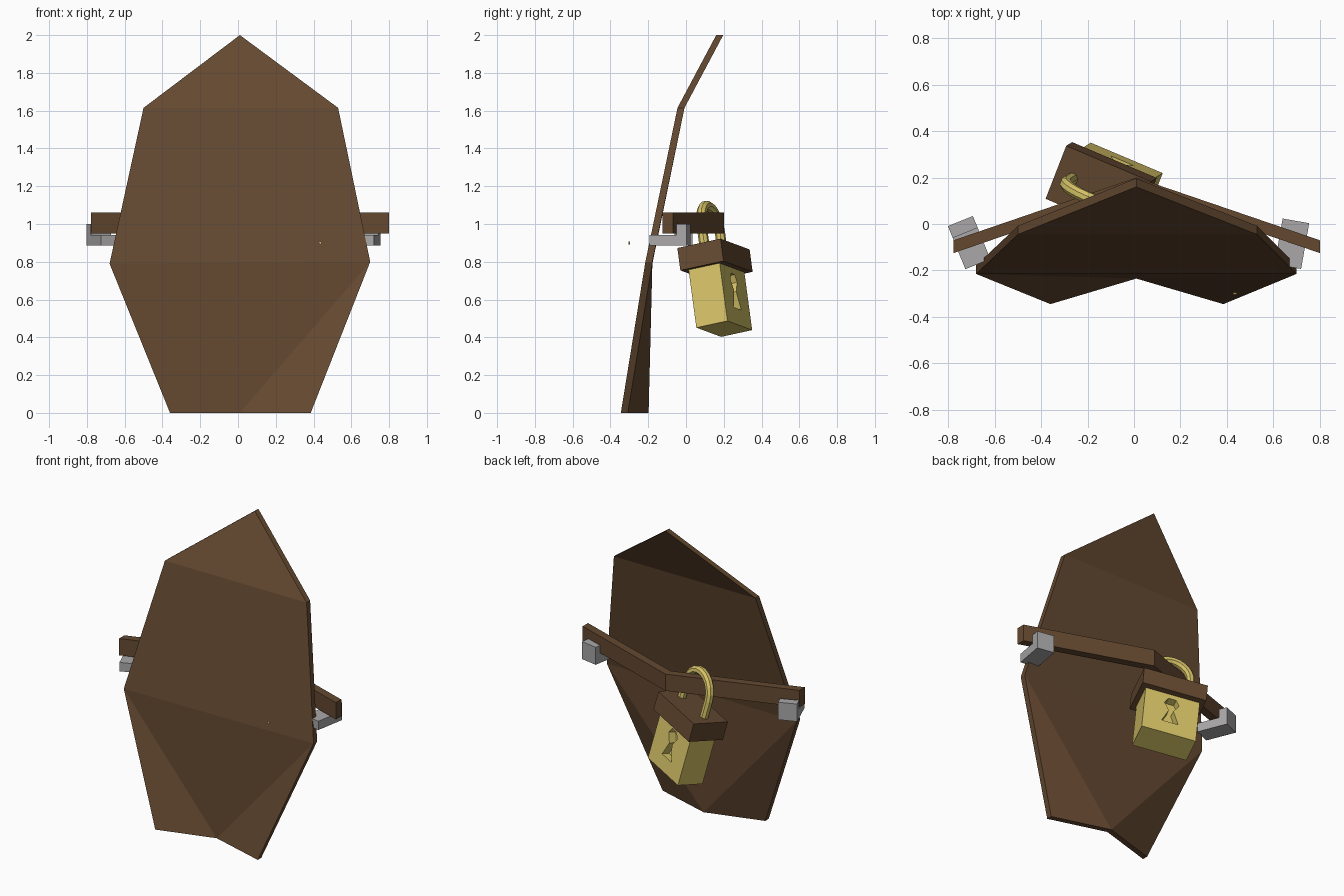
import bpy, bmesh, math
from mathutils import Matrix, Vector

if "Cube" in bpy.data.objects:
    bpy.data.objects.remove(bpy.data.objects["Cube"])


def material(name, rgb):
    m = bpy.data.materials.new(name)
    m.diffuse_color = (*rgb, 1)
    m.use_nodes = True
    m.node_tree.nodes["Principled BSDF"].inputs["Base Color"].default_value = m.diffuse_color
    return m


WOOD = material("brown wood", (0.127, 0.066, 0.030))
GOLD = material("gold metal", (0.67, 0.54, 0.135))
GREY = material("grey metal", (0.40, 0.39, 0.39))


def make(name, bm, mat, matrix=None):
    bmesh.ops.recalc_face_normals(bm, faces=bm.faces)
    me = bpy.data.meshes.new(name)
    bm.to_mesh(me)
    bm.free()
    me.materials.append(mat)
    ob = bpy.data.objects.new(name, me)
    if matrix:
        ob.matrix_world = matrix
    bpy.context.collection.objects.link(ob)
    return ob


def solid(name, points, faces, offset, mat, matrix=None):
    """Faces extruded along an offset into a closed solid."""
    bm = bmesh.new()
    vs = [bm.verts.new(p) for p in points]
    fs = [bm.faces.new([vs[i] for i in f]) for f in faces]
    ext = bmesh.ops.extrude_face_region(bm, geom=fs, use_keep_orig=True)
    bmesh.ops.translate(bm, vec=offset,
                        verts=[g for g in ext["geom"] if isinstance(g, bmesh.types.BMVert)])
    return make(name, bm, mat, matrix)


def box(name, x, y, z, mat, matrix):
    pts = [(x[0], y[0], z[0]), (x[1], y[0], z[0]), (x[1], y[1], z[0]), (x[0], y[1], z[0])]
    return solid(name, pts, [(0, 1, 2, 3)], (0, 0, z[1] - z[0]), mat, matrix)


# Folded panel: straight creases at the two shoulders, notched foot
panel = [(0.01, 0.16, 2.0), (0.53, -0.045, 1.615), (0.70, -0.215, 0.80), (0.385, -0.345, 0),
         (0.01, -0.235, 0), (-0.36, -0.345, 0), (-0.68, -0.215, 0.79), (-0.50, -0.045, 1.615)]
solid("panel", panel, [(0, 7, 1), (7, 6, 2, 1), (6, 4, 2), (6, 5, 4), (2, 4, 3)],
      (0, 0.037, 0), WOOD)

# Bent crossbar behind the panel
bar = [(-0.777, -0.07), (0.01, 0.20), (0.80, -0.07), (0.80, -0.125), (0.01, 0.145), (-0.777, -0.125)]
solid("crossbar", [(x, y, 0.95) for x, y in bar], [(0, 1, 4, 5), (1, 2, 3, 4)],
      (0, 0, 0.11), WOOD)

# L-shaped brackets hooking the crossbar to the panel
hook = [(-0.10, 0.885), (0.10, 0.885), (0.10, 1.0), (0.045, 1.0), (0.045, 0.943), (-0.10, 0.943)]
for side, x, y, turn in (("left", -0.71, -0.08, 22), ("right", 0.68, -0.085, -10)):
    solid("bracket_" + side, [(-0.058, a, b) for a, b in hook], [range(6)], (0.116, 0, 0),
          GREY, Matrix.Translation((x, y, 0)) @ Matrix.Rotation(math.radians(turn), 4, "Z"))

# Padlock frame: local x across, y out through the keyhole face, z up
u = Vector((0.911, -0.385, 0.143)).normalized()
w = u.cross(Vector((0.37, 0.90, 0.20))).normalized()
n = w.cross(u)
LOCK = Matrix.Translation((-0.154, 0.1455, 0.869)) @ Matrix((u, n, w)).transposed().to_4x4()

box("lock_cap", (-0.2, 0.2), (-0.125, 0.125), (-0.122, 0), WOOD, LOCK)
body = box("lock_body", (-0.17, 0.17), (-0.09, 0.09), (-0.4376, -0.11), GOLD, LOCK)

# Keyhole recess
half = [(0.025, -0.156), (0.046, -0.195), (0.014, -0.25), (0.052, -0.345)]
key = half + [(-x, z) for x, z in reversed(half)]
cutter = solid("keyhole_cutter", [(x, 0.04, z) for x, z in key], [range(8)], (0, 0.08, 0),
               GOLD, LOCK)
cutter.hide_render = True
cutter.hide_viewport = True
mod = body.modifiers.new("keyhole", "BOOLEAN")
mod.object = cutter
mod.operation = "DIFFERENCE"
mod.solver = "EXACT"

# Shackle: faceted tube swept over an arch
R, r, LEG, SIDES, STEPS = 0.125, 0.027, 0.11, 8, 10
arch = [(math.pi * i / STEPS, LEG) for i in range(STEPS + 1)]
arch = [(0, -0.03)] + arch + [(math.pi, -0.03)]
bm = bmesh.new()
rings = []
for a, h in arch:
    ring = []
    for k in range(SIDES):
        t = 2 * math.pi * (k + 0.5) / SIDES
        d = R + r * math.cos(t)
        ring.append(bm.verts.new((d * math.cos(a), r * math.sin(t), h + d * math.sin(a))))
    rings.append(ring)
for p, q in zip(rings, rings[1:]):
    for k in range(SIDES):
        j = (k + 1) % SIDES
        bm.faces.new((p[k], p[j], q[j], q[k]))
bm.faces.new(rings[0])
bm.faces.new(rings[-1])
make("shackle", bm, GOLD, LOCK)

# Tiny stud in front of the panel
bm = bmesh.new()
bmesh.ops.create_cone(bm, cap_ends=True, segments=8, radius1=0.008, radius2=0.008, depth=0.008)
make("stud", bm, GOLD, Matrix.Translation((0.435, -0.30, 0.90)) @ Matrix.Rotation(math.pi / 2, 4, "X"))
